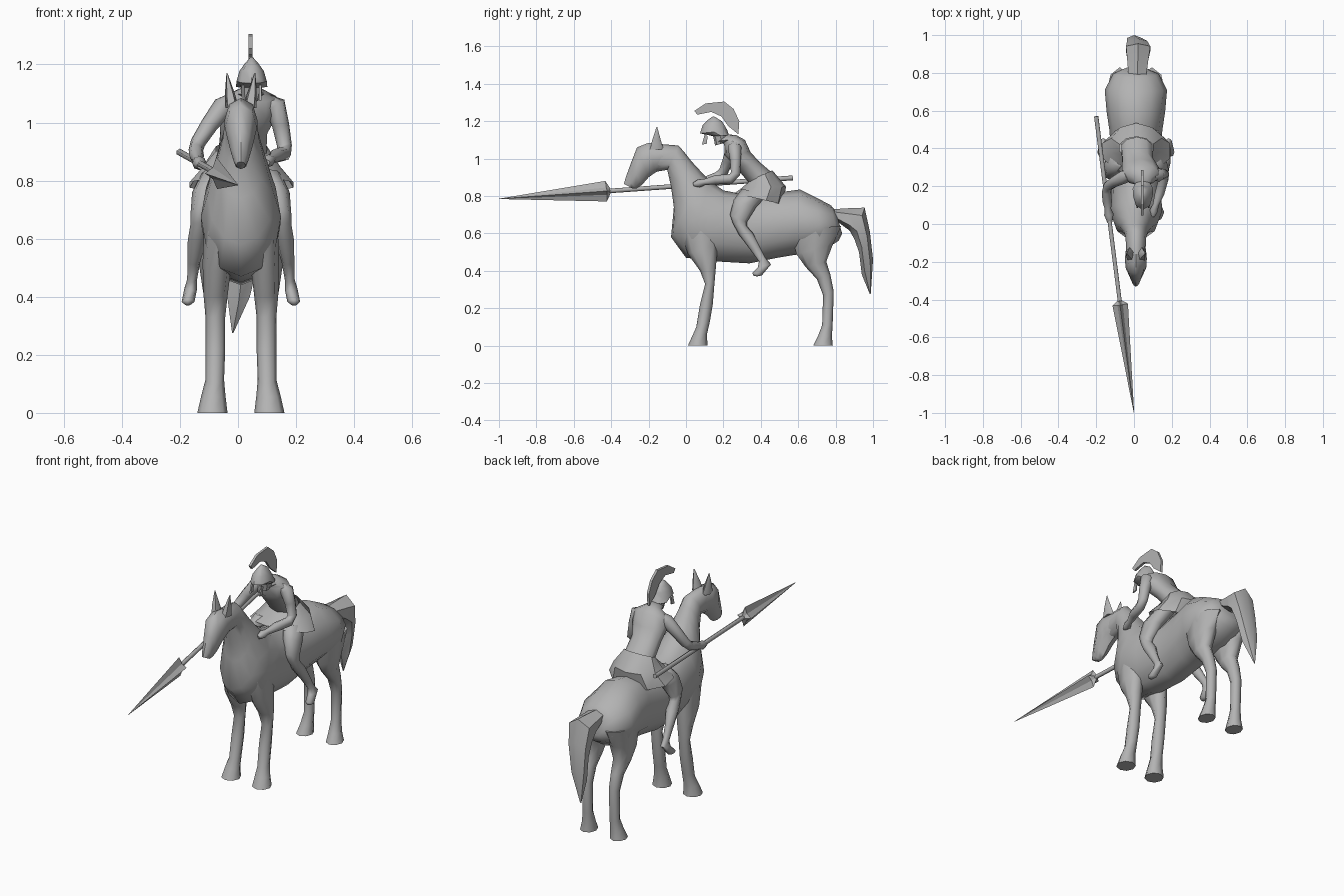
import bpy, bmesh, math
from mathutils import Vector

grey = bpy.data.materials.new("grey")
grey.diffuse_color = (0.45, 0.45, 0.45, 1)
MID = 0.01  # symmetry plane of the horse


def make(name, rings, caps=True, angle=40):
    """Skin a list of vertex rings into one object."""
    bm = bmesh.new()
    loops = [[bm.verts.new(p) for p in r] for r in rings]
    n = len(loops[0])
    for a, b in zip(loops, loops[1:]):
        for i in range(n):
            j = (i + 1) % n
            bm.faces.new((a[i], a[j], b[j], b[i]))
    if caps:
        bm.faces.new(loops[0])
        bm.faces.new(loops[-1])
    bmesh.ops.recalc_face_normals(bm, faces=bm.faces)
    me = bpy.data.meshes.new(name)
    bm.to_mesh(me)
    bm.free()
    me.materials.append(grey)
    ob = bpy.data.objects.new(name, me)
    bpy.context.collection.objects.link(ob)
    bpy.ops.object.select_all(action='DESELECT')
    ob.select_set(True)
    bpy.context.view_layer.objects.active = ob
    if angle:
        bpy.ops.object.shade_smooth_by_angle(angle=math.radians(angle))
    return ob


def loft(name, sections, sides=10, caps=True, angle=40, side=1):
    """Sections: two profile points (y1, z1, y2, z2), centre x, half width."""
    rings = []
    for y1, z1, y2, z2, x, w in sections:
        if side < 0:
            x = 2 * MID - x
        c = Vector((x, (y1 + y2) / 2, (z1 + z2) / 2))
        a = Vector((0, (y2 - y1) / 2, (z2 - z1) / 2))
        b = Vector((w, 0, 0))
        rings.append([c + a * math.cos(t) + b * math.sin(t)
                      for t in (2 * math.pi * i / sides for i in range(sides))])
    return make(name, rings, caps, angle)


def tube(name, path, sides=8, inner=1.0, flat=1.0, angle=65):
    """Round limb along (x, y, z, radius); inner < 1 gives a star section."""
    pts = [Vector(p[:3]) for p in path]
    rings = []
    for i, p in enumerate(pts):
        d = (pts[min(i + 1, len(pts) - 1)] - pts[max(i - 1, 0)]).normalized()
        u = d.cross(Vector((0.6, 0.1, 0.02))).normalized()
        v = d.cross(u) * flat
        ring = []
        for k in range(sides):
            t = 2 * math.pi * k / sides
            r = path[i][3] * (inner if k % 2 else 1)
            ring.append(p + u * math.cos(t) * r + v * math.sin(t) * r)
        rings.append(ring)
    return make(name, rings, True, angle)


def plate(name, outline, x, thick):
    """Flat plate from a (y, z) outline."""
    return make(name, [[(x + s * thick / 2, y, z) for y, z in outline]
                       for s in (-1, 1)], True, 0)


# Horse body and neck, rump to throat
loft("horse_body", [
    (.835, .60, .80, .72, MID, .06),
    (.815, .56, .775, .75, MID, .12),
    (.72, .50, .70, .79, MID, .165),
    (.58, .485, .61, .835, MID, .155),
    (.49, .47, .50, .82, MID, .14),
    (.34, .44, .36, .80, MID, .13),
    (.17, .45, .20, .83, MID, .135),
    (.00, .47, .13, .88, MID, .138),
    (-.08, .58, .09, .92, MID, .115),
    (-.065, .74, .03, .985, MID, .083),
    (-.08, .85, -.005, 1.03, MID, .063),
    (-.10, .94, -.04, 1.07, MID, .055),
    (-.16, .93, -.16, 1.08, MID, .05)], 12, angle=45)

# Horse head
loft("horse_head", [
    (-.11, .95, -.11, 1.07, MID, .05),
    (-.165, .925, -.20, 1.085, MID, .058),
    (-.20, .90, -.262, 1.06, MID, .055),
    (-.235, .86, -.295, .975, MID, .04),
    (-.265, .84, -.322, .90, MID, .026),
    (-.285, .84, -.332, .865, MID, .016)], 8, angle=50)

# Tail
loft("tail", [
    (.80, .67, .79, .73, .018, .055),
    (.875, .615, .87, .735, .02, .065),
    (.90, .57, .955, .738, .022, .074),
    (.925, .50, .983, .61, .017, .062),
    (.94, .38, 1.0, .46, .002, .045),
    (.983, .275, .988, .28, -.018, .003)], 6)

# Mirrored pairs: ears, horse legs, rider legs
for s, tag in ((1, "left"), (-1, "right")):
    loft("ear_" + tag, [
        (-.20, 1.05, -.12, 1.05, .04, .025),
        (-.185, 1.10, -.135, 1.10, .048, .018),
        (-.158, 1.17, -.154, 1.17, .058, .002)], 5, side=s, angle=60)
    loft("front_leg_" + tag, [
        (-.03, .62, .18, .66, .085, .052),
        (.01, .49, .17, .54, .092, .05),
        (.075, .40, .16, .42, .097, .042),
        (.102, .33, .152, .33, .098, .034),
        (.075, .22, .143, .22, .098, .034),
        (.055, .10, .128, .13, .10, .032),
        (.035, .055, .112, .06, .105, .042),
        (.01, 0, .115, 0, .108, .052)], 8, side=s, angle=60)
    loft("hind_leg_" + tag, [
        (.56, .62, .83, .64, .095, .07),
        (.59, .49, .785, .54, .10, .055),
        (.64, .42, .75, .45, .10, .043),
        (.70, .355, .772, .38, .098, .034),
        (.733, .27, .79, .29, .096, .030),
        (.728, .11, .784, .11, .096, .028),
        (.705, .05, .78, .05, .10, .036),
        (.68, 0, .785, 0, .105, .045)], 8, side=s, angle=60)
    loft("rider_leg_" + tag, [
        (.30, .84, .43, .80, .10, .05),
        (.255, .78, .375, .74, .13, .048),
        (.235, .70, .325, .66, .148, .036),
        (.25, .655, .325, .64, .152, .032),
        (.285, .59, .36, .60, .16, .033),
        (.345, .51, .395, .53, .172, .022),
        (.39, .45, .425, .47, .178, .017),
        (.385, .42, .455, .435, .183, .022),
        (.355, .39, .405, .375, .192, .022),
        (.36, .375, .38, .37, .193, .010)], 8, side=s, angle=65)

# Rider skirt, open below
loft("skirt", [
    (.345, .885, .462, .937, .012, .092),
    (.30, .845, .535, .85, .012, .14),
    (.26, .815, .517, .755, .012, .188)], 10, caps=False, angle=35)

# Rider torso and neck
loft("torso", [
    (.345, .86, .46, .925, .015, .086),
    (.27, .95, .39, .985, .02, .085),
    (.205, 1.02, .345, 1.035, .035, .104),
    (.205, 1.07, .315, 1.10, .04, .098),
    (.20, 1.085, .27, 1.125, .045, .05),
    (.16, 1.08, .225, 1.13, .048, .034)], 10, angle=60)

# Rider arms: one on the rein side, one holding the lance
tube("rein_arm", [(.10, .26, 1.07, .03), (.128, .26, 1.06, .037),
                  (.147, .265, .99, .030), (.16, .265, .92, .026),
                  (.157, .24, .892, .026), (.135, .16, .887, .025),
                  (.115, .10, .875, .016), (.105, .07, .868, .022),
                  (.10, .04, .862, .010)])
tube("lance_arm", [(-.03, .26, 1.07, .03), (-.05, .25, 1.055, .037),
                   (-.10, .225, .99, .030), (-.138, .20, .93, .026),
                   (-.145, .17, .905, .025), (-.142, .12, .885, .025),
                   (-.138, .08, .87, .017), (-.133, .05, .86, .025),
                   (-.128, .01, .852, .014)])

# Rider head, helmet, cheek guards and crest
HX = .047
loft("rider_head", [(.155, 1.07, .21, 1.085, HX, .025),
                    (.15, 1.10, .225, 1.11, HX, .036),
                    (.135, 1.15, .21, 1.15, HX, .036)], 8)
loft("helmet", [(.145, 1.12, .23, 1.125, HX, .054),
                (.075, 1.135, .222, 1.15, HX, .052),
                (.09, 1.18, .208, 1.175, HX, .042),
                (.118, 1.208, .192, 1.20, HX, .023),
                (.144, 1.226, .15, 1.226, HX, .003)], 8, angle=50)
for s in (-1, 1):
    plate("cheek_guard", [(.085, 1.075), (.112, 1.08), (.115, 1.12), (.10, 1.13)],
          HX + s * .03, .008)
plate("helmet_crest", [
    (.045, 1.255), (.105, 1.295), (.205, 1.305), (.255, 1.265), (.285, 1.20),
    (.28, 1.13), (.225, 1.175), (.19, 1.225), (.135, 1.25), (.06, 1.235)], .043, .014)

# Lance: shaft and fluted head along one line
butt, tip = Vector((-.20, .57, .897)), Vector((0, -1, .785))
at = lambda t, r: (*butt.lerp(tip, t), r)
tube("lance_shaft", [at(0, .013), at(.66, .012)], 6)
tube("lance_head", [at(.62, .012), at(.635, .055), at(1, .001)], 8,
     inner=.5, flat=.75, angle=0)
